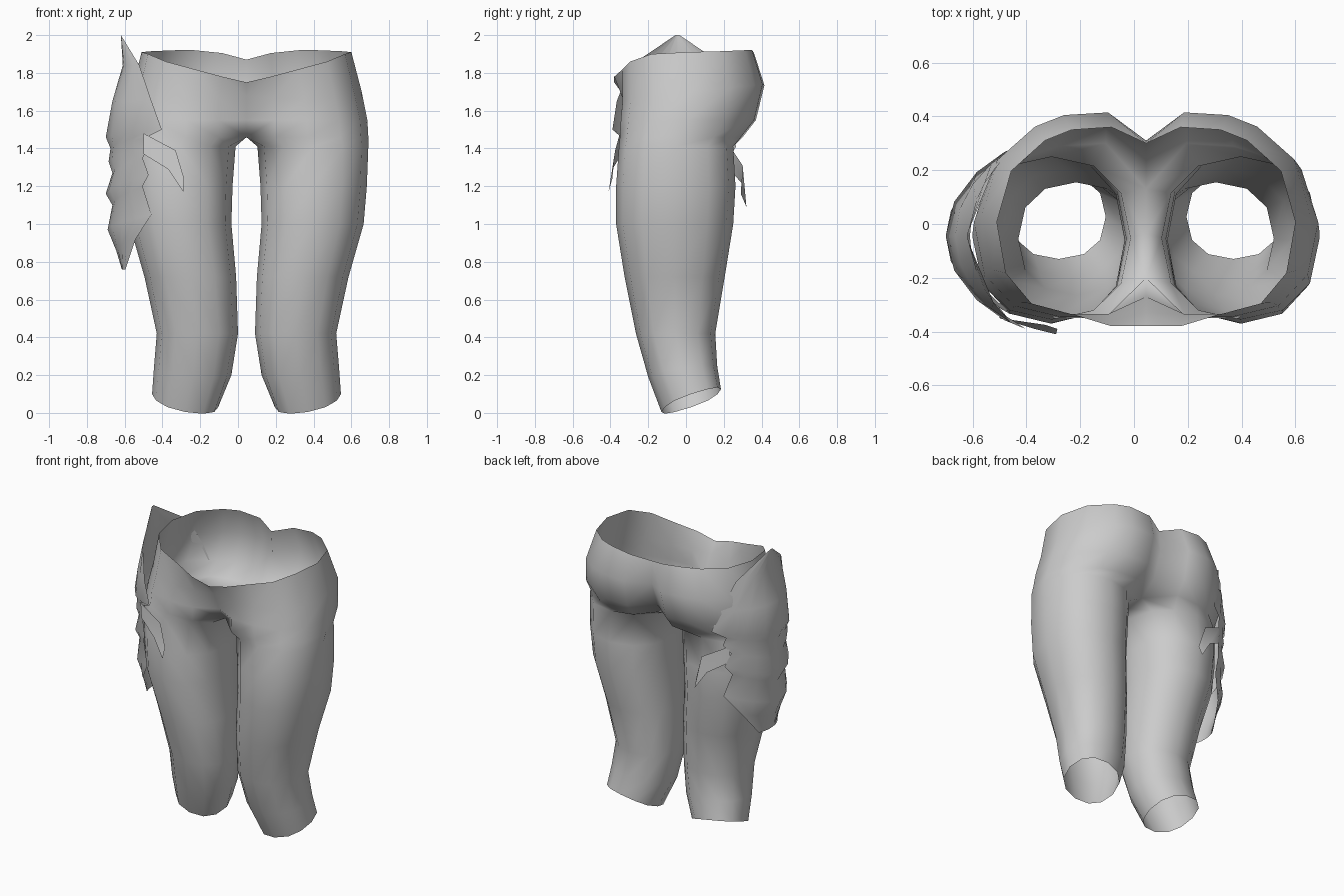
import bpy
from math import sin, cos, radians

cube = bpy.data.objects.get("Cube")
if cube:
    bpy.data.objects.remove(cube)

grey = bpy.data.materials.new("plain grey")
grey.use_nodes = True
grey.diffuse_color = (0.6, 0.6, 0.6, 1)
grey.node_tree.nodes["Principled BSDF"].inputs["Base Color"].default_value = (0.6, 0.6, 0.6, 1)


def make(name, verts, faces, angle=180):
    mesh = bpy.data.meshes.new(name)
    mesh.from_pydata(verts, [], faces)
    mesh.materials.append(grey)
    obj = bpy.data.objects.new(name, mesh)
    bpy.context.collection.objects.link(obj)
    bpy.ops.object.select_all(action="DESELECT")
    obj.select_set(True)
    bpy.context.view_layer.objects.active = obj
    bpy.ops.object.shade_smooth_by_angle(angle=radians(angle))
    return obj


def signed_pow(v, p):
    return (1 if v >= 0 else -1) * abs(v) ** p


def ring(z, inner, outer, front, back, tilt_y=0, tilt_x=0, taper=0.9):
    """Twelve points, counter-clockwise from the inner front; the last is the inseam.
    A taper above one rounds off the outer back corner."""
    mid_x, mid_y = (inner + outer) / 2, (front + back) / 2
    pts = []
    for i in range(12):
        a = radians(210 + 30 * i)
        power = taper if 5 < i < 8 else 0.9
        pts.append([mid_x + (outer - inner) / 2 * signed_pow(cos(a), power),
                    mid_y + (back - front) / 2 * signed_pow(sin(a), 0.85),
                    z + tilt_y * sin(a) + tilt_x * cos(a)])
    return pts


def hip_ring(z, outer, front, back, centre_front, centre_back, tilt=0):
    """A leg ring opened onto the centre seam."""
    pts = ring(z, 0, outer, front, back, tilt, taper=1.5)
    pts[0][:2] = 0, centre_front
    pts[10][:2] = 0, centre_back
    pts[11] = [0, (centre_front + centre_back) / 2, z]
    pts[1][1] = min(front, centre_front)
    pts[9][1] = back + 0.01
    return pts


# Trousers: left half from hem to waist, mirrored across the centre seam
rings = [ring(*r) for r in (
    (0.065, 0.15, 0.50, -0.13, 0.185, 0.06, 0.035),
    (0.22, 0.08, 0.49, -0.20, 0.165, 0.03, 0.02),
    (0.42, 0.045, 0.475, -0.265, 0.155),
    (0.72, 0.055, 0.54, -0.325, 0.205),
    (1.0, 0.08, 0.62, -0.37, 0.25),
    (1.2, 0.074, 0.637, -0.37, 0.262),
    (1.41, 0.058, 0.645, -0.355, 0.25))]
leg_count = len(rings)
rings += [hip_ring(*r) for r in (
    (1.46, 0.645, -0.35, 0.29, -0.20, 0.13),
    (1.55, 0.64, -0.345, 0.36, -0.27, 0.25),
    (1.70, 0.61, -0.335, 0.405, -0.33, 0.31, 0.04),
    (1.9, 0.555, -0.335, 0.35, -0.38, 0.30))]
waist_heights = (1.75, 1.78, 1.82, 1.86, 1.9, 1.91, 1.915, 1.92, 1.92, 1.905, 1.87)
for point, height in zip(rings[-1], waist_heights):
    point[2] = height

verts = [p for r in rings for p in r]
faces = []
for r in range(len(rings) - 1):
    for i in range(12 if r < leg_count else 10):
        j = (i + 1) % 12
        low, high = r * 12, (r + 1) * 12
        faces.append((low + i, low + j, high + j, high + i))
# drop the unused inseam points above the crotch
used = sorted({v for f in faces for v in f})
index = {v: n for n, v in enumerate(used)}
trousers = make("trousers", [verts[v] for v in used],
                [[index[v] for v in f] for f in faces])
trousers.location.x = 0.045
mirror = trousers.modifiers.new("mirror", "MIRROR")
mirror.merge_threshold = 0.002

# Hip guard: ridged shell with a pointed top and overlapping folds below
# rows: centre height, centre x, half depth, half angle, rise of the side edges
guard_rows = (
    (2.0, -0.62, 0.345, 0.03, 0), (1.84, -0.61, 0.345, 0.8, 0),
    (1.65, -0.665, 0.345, 1.2, 0), (1.46, -0.70, 0.345, 1.52, 0.04),
    (1.40, -0.675, 0.335, 1.1, 0.06), (1.33, -0.685, 0.335, 1.18, 0.08),
    (1.27, -0.665, 0.325, 1.0, 0.08), (1.16, -0.70, 0.325, 1.17, 0.1),
    (1.1, -0.665, 0.31, 1.0, 0.1), (0.97, -0.69, 0.31, 1.22, 0.08),
    (0.86, -0.645, 0.30, 0.8, 0.06), (0.76, -0.615, 0.29, 0.35, 0))
columns = 9
verts, faces = [], []
for z, x, depth, half, rise in guard_rows:
    for c in range(columns):
        u = 2 * c / (columns - 1) - 1
        verts.append((-0.4 + (x + 0.4) * cos(u * half) ** 1.5,
                      -0.045 + depth * sin(u * half), z + rise * abs(u)))
for r in range(len(guard_rows) - 1):
    for c in range(columns - 1):
        a = r * columns + c
        faces.append((a, a + 1, a + columns + 1, a + columns))
make("hip_guard", verts, faces, 60)

# Loose strap ends hanging in front of and behind the thigh
strap = ((-0.5, 1.48), (-0.33, 1.39), (-0.285, 1.24),
         (-0.29, 1.17), (-0.37, 1.29), (-0.5, 1.37))
for name, depths, drop, faces in (
        ("front_strap", (-0.35, -0.375, -0.39, -0.41, -0.39, -0.34), 0,
         [(0, 5, 4, 1), (1, 4, 3, 2)]),
        ("back_strap", (0.24, 0.30, 0.29, 0.32, 0.30, 0.23), 0.08,
         [(0, 1, 4, 5), (1, 2, 3, 4)])):
    make(name, [(x, y, z - drop) for (x, z), y in zip(strap, depths)], faces, 60)
